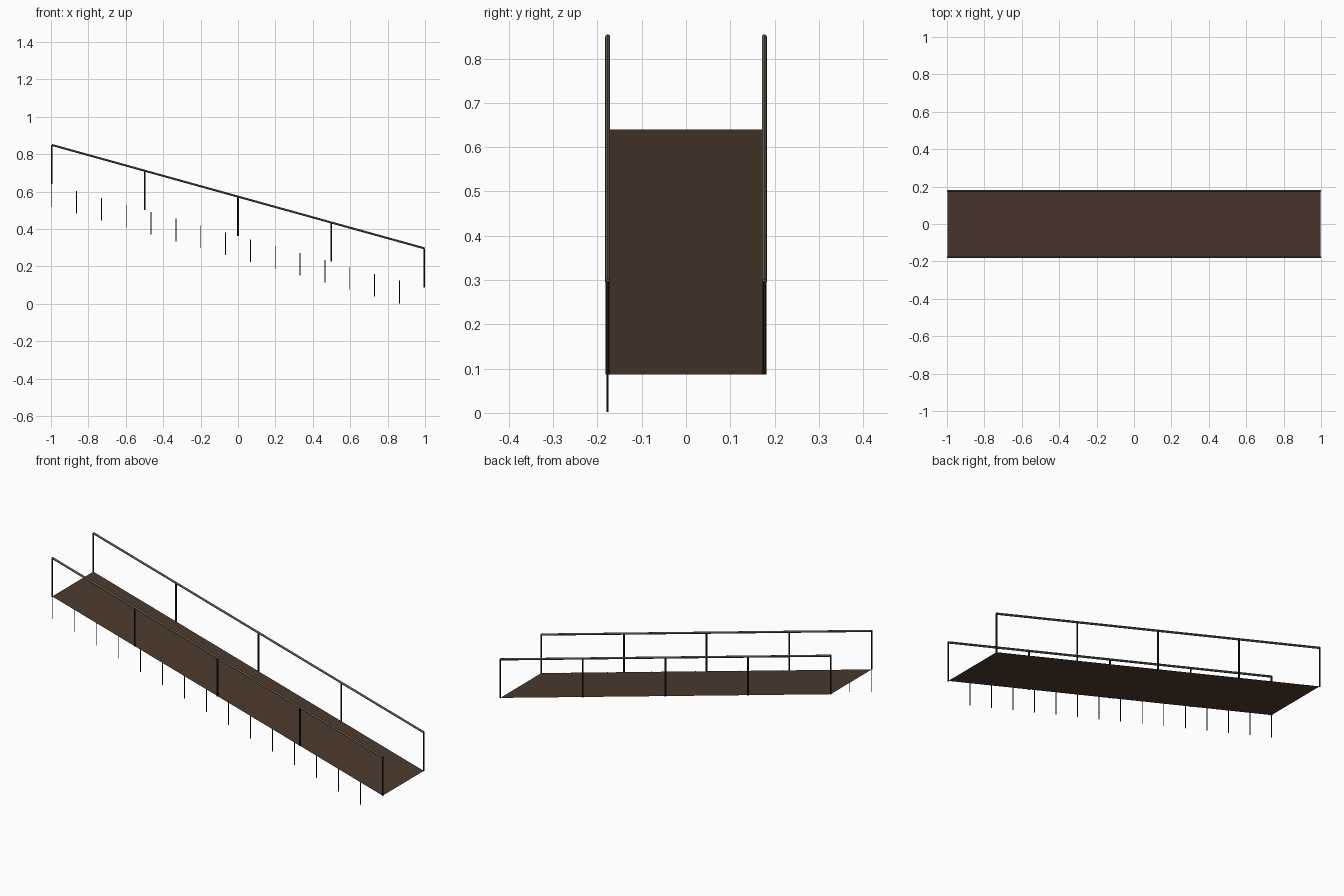
import bpy
from mathutils import Vector

cube = bpy.data.objects.get("Cube")
if cube:
    bpy.data.objects.remove(cube, do_unlink=True)

HALF = 0.996        # half length of the ramp
SIDE = 0.177        # sideways position of the railings
RAIL_HEIGHT = 0.21


def deck_z(x):
    return 0.363 - 0.2775 * x


def material(name, rgb):
    mat = bpy.data.materials.new(name)
    mat.use_nodes = True
    mat.diffuse_color = (*rgb, 1)
    bsdf = mat.node_tree.nodes["Principled BSDF"]
    bsdf.inputs["Base Color"].default_value = (*rgb, 1)
    bsdf.inputs["Roughness"].default_value = 0.8
    return mat


def rod(name, start, end, radius, sides, mat):
    start, end = Vector(start), Vector(end)
    axis = end - start
    bpy.ops.mesh.primitive_cylinder_add(
        vertices=sides, radius=radius, depth=axis.length, location=(start + end) / 2)
    obj = bpy.context.object
    obj.name = name
    obj.rotation_euler = axis.to_track_quat('Z', 'Y').to_euler()
    obj.data.materials.append(mat)
    bpy.ops.object.shade_smooth_by_angle()
    return obj


brown = material("dark brown deck", (0.07, 0.041, 0.025))
black = material("black metal", (0.008, 0.009, 0.009))
grey = material("warm grey rail", (0.14, 0.12, 0.085))

# Sloping deck sheet
mesh = bpy.data.meshes.new("deck")
corners = [(x, y, deck_z(x)) for x, y in
           ((-HALF, -SIDE), (HALF, -SIDE), (HALF, SIDE), (-HALF, SIDE))]
mesh.from_pydata(corners, [], [(0, 1, 2, 3)])
mesh.materials.append(brown)
deck = bpy.data.objects.new("deck", mesh)
bpy.context.collection.objects.link(deck)

# Handrails and their posts on both sides
for label, y in (("front", -SIDE), ("back", SIDE)):
    rod(f"{label}_handrail",
        (-HALF, y, deck_z(-HALF) + RAIL_HEIGHT),
        (HALF, y, deck_z(HALF) + RAIL_HEIGHT), 0.0055, 12, grey)
    for i in range(5):
        x = HALF * (i / 2 - 1)
        z = deck_z(x)
        rod(f"{label}_post_{i + 1}", (x, y, z), (x, y, z + RAIL_HEIGHT),
            0.0045, 12, black)

# Thin hangers below the front edge
for i in range(15):
    x = -HALF + i * HALF * 2 / 15
    z = deck_z(x)
    rod(f"hanger_{i + 1}", (x, -SIDE, z), (x, -SIDE, z - 0.121), 0.0022, 8, black)
